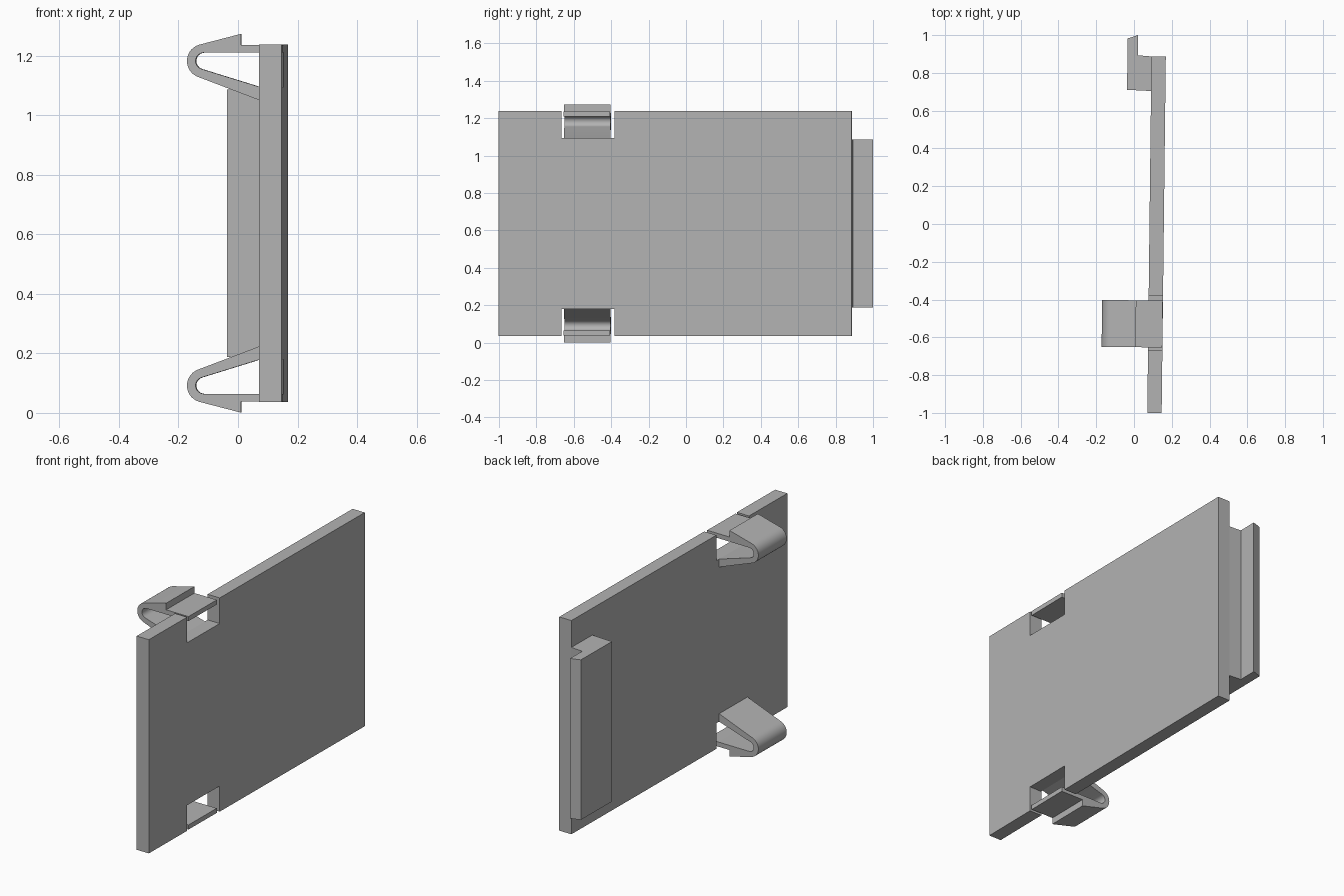
import bpy, bmesh, math
from mathutils import Matrix

cube = bpy.data.objects.get("Cube")
if cube:
    bpy.data.objects.remove(cube)

MID_Z = 0.637                                # mirror plane between the two clips
YAW = Matrix.Rotation(-0.0116, 4, 'Z')       # the whole cover sits slightly turned

grey = bpy.data.materials.new("plain grey plastic")
grey.use_nodes = True
colour = (0.45, 0.45, 0.45, 1)
grey.diffuse_color = colour
grey.node_tree.nodes["Principled BSDF"].inputs["Base Color"].default_value = colour


def prism(name, outline, low, high, place, smooth=False):
    """Extrude a 2D outline from low to high; place maps (u, v, depth) to xyz."""
    bm = bmesh.new()
    face = bm.faces.new([bm.verts.new(place(u, v, low)) for u, v in outline])
    ends = bmesh.ops.extrude_face_region(bm, geom=[face])["geom"]
    shift = YAW.to_3x3().inverted() @ YAW.to_3x3() @ (place_vec(place, high) - place_vec(place, low))
    bmesh.ops.translate(bm, vec=shift, verts=[e for e in ends if isinstance(e, bmesh.types.BMVert)])
    bmesh.ops.transform(bm, matrix=YAW, verts=bm.verts)
    bmesh.ops.recalc_face_normals(bm, faces=bm.faces)
    mesh = bpy.data.meshes.new(name)
    bm.to_mesh(mesh)
    bm.free()
    mesh.materials.append(grey)
    obj = bpy.data.objects.new(name, mesh)
    bpy.context.collection.objects.link(obj)
    if smooth:
        bpy.ops.object.select_all(action='DESELECT')
        obj.select_set(True)
        bpy.context.view_layer.objects.active = obj
        bpy.ops.object.shade_smooth_by_angle(angle=math.radians(25))
    return obj


def place_vec(place, depth):
    return Matrix.Translation(place(0, 0, depth)).to_translation()


def arc(radius, start, end, steps=14):
    """Points on the round bend of the clip, angles in degrees."""
    angles = [math.radians(start + (end - start) * i / steps) for i in range(steps + 1)]
    return [(-0.107 + radius * math.cos(a), 1.182 + radius * math.sin(a)) for a in angles]


def flip(points):
    return [(u, 2 * MID_Z - v) for u, v in points]


# Flat panel with a notch in the top and bottom edges
top_edge = [(-1, 1.238), (-0.665, 1.238), (-0.665, 1.094), (-0.38, 1.094),
            (-0.38, 1.238), (0.888, 1.238)]
prism("cover_panel", top_edge + flip(top_edge)[::-1], 0.082, 0.158,
      lambda y, z, x: (x, y, z))

# Spring clips: bent strip with a barb on the free arm
outer = arc(0.057, 106, 250)
inner = arc(0.028, 253, 90)
clip = ([(0.157, 1.236), (0.017, 1.236), (0.017, 1.273)] + outer
        + [(0.083, 1.049), (0.083, 1.094)] + inner + [(0.157, 1.21)])
for name, outline in (("upper_clip", clip), ("lower_clip", flip(clip))):
    prism(name, outline, -0.652, -0.404, lambda x, z, y: (x, y, z), smooth=True)

# Hooked tongue along the back edge
tongue = [(0.083, 0.705), (-0.045, 0.71), (-0.045, 0.982), (0.01, 1.0),
          (0.01, 0.893), (0.083, 0.888)]
prism("back_tongue", tongue, 0.187, 1.087, lambda x, y, z: (x, y, z))
